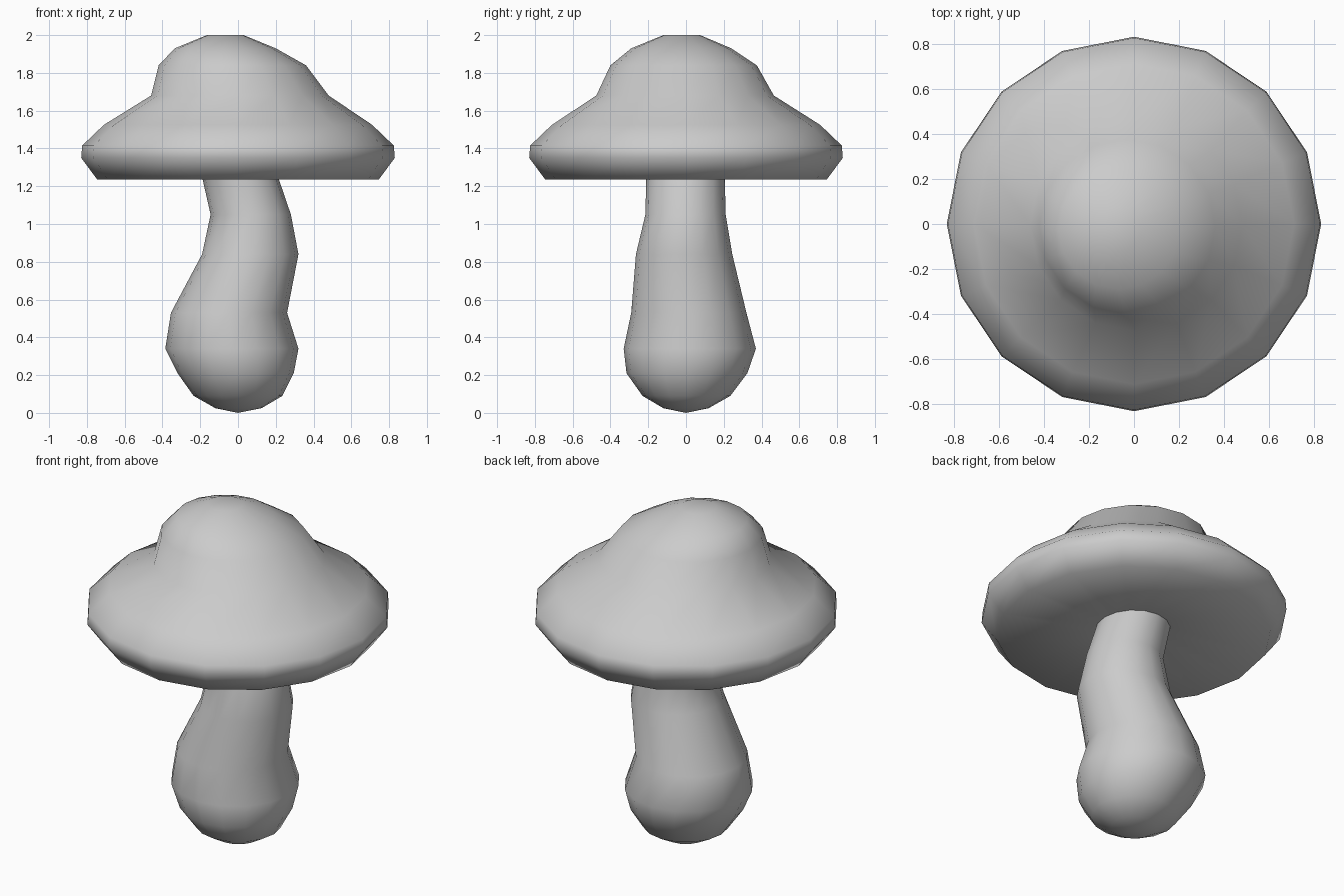
import bpy, bmesh, math

if "Cube" in bpy.data.objects:
    bpy.data.objects.remove(bpy.data.objects["Cube"])

SIDES = 16

def loft(name, rings, start=None, end=None):
    """Skin elliptical rings given as (z, xmin, xmax, ymin, ymax), bottom to top."""
    bm = bmesh.new()
    loops = []
    for z, x0, x1, y0, y1 in rings:
        loop = []
        for i in range(SIDES):
            a = 2 * math.pi * i / SIDES
            loop.append(bm.verts.new(((x0 + x1) / 2 + (x1 - x0) / 2 * math.cos(a),
                                      (y0 + y1) / 2 + (y1 - y0) / 2 * math.sin(a), z)))
        loops.append(loop)
    for lo, hi in zip(loops, loops[1:]):
        for i in range(SIDES):
            j = (i + 1) % SIDES
            bm.faces.new((lo[i], lo[j], hi[j], hi[i]))
    # Close an end with a fan to a pole point
    for loop, pole in ((loops[0], start), (loops[-1], end)):
        if pole:
            p = bm.verts.new(pole)
            for i in range(SIDES):
                bm.faces.new((loop[i], loop[(i + 1) % SIDES], p))
    bmesh.ops.recalc_face_normals(bm, faces=bm.faces)
    mesh = bpy.data.meshes.new(name)
    bm.to_mesh(mesh)
    bm.free()
    mesh.shade_smooth()
    obj = bpy.data.objects.new(name, mesh)
    bpy.context.collection.objects.link(obj)
    return obj

# Stem: rounded bulb at the foot, bending to the right, then back under the cap
loft("stem", [
    (0.025, -0.12, 0.125, -0.12, 0.12),
    (0.09, -0.235, 0.235, -0.23, 0.235),
    (0.21, -0.32, 0.295, -0.315, 0.325),
    (0.34, -0.385, 0.32, -0.33, 0.37),
    (0.53, -0.355, 0.26, -0.29, 0.32),
    (0.84, -0.19, 0.32, -0.265, 0.245),
    (1.05, -0.145, 0.28, -0.215, 0.21),
    (1.27, -0.195, 0.205, -0.21, 0.205),
], start=(0, 0, 0))

# Cap: slightly hollow underside, rounded rim, flared brim and off-centre dome
loft("cap", [
    (1.27, -0.195, 0.205, -0.21, 0.205),
    (1.235, -0.745, 0.745, -0.745, 0.745),
    (1.35, -0.83, 0.83, -0.83, 0.83),
    (1.415, -0.825, 0.825, -0.825, 0.825),
    (1.525, -0.71, 0.71, -0.71, 0.71),
    (1.68, -0.46, 0.48, -0.475, 0.465),
    (1.84, -0.42, 0.36, -0.40, 0.375),
    (1.93, -0.335, 0.20, -0.29, 0.24),
    (2.0, -0.165, 0.03, -0.12, 0.075),
], end=(-0.07, -0.025, 2.0))
